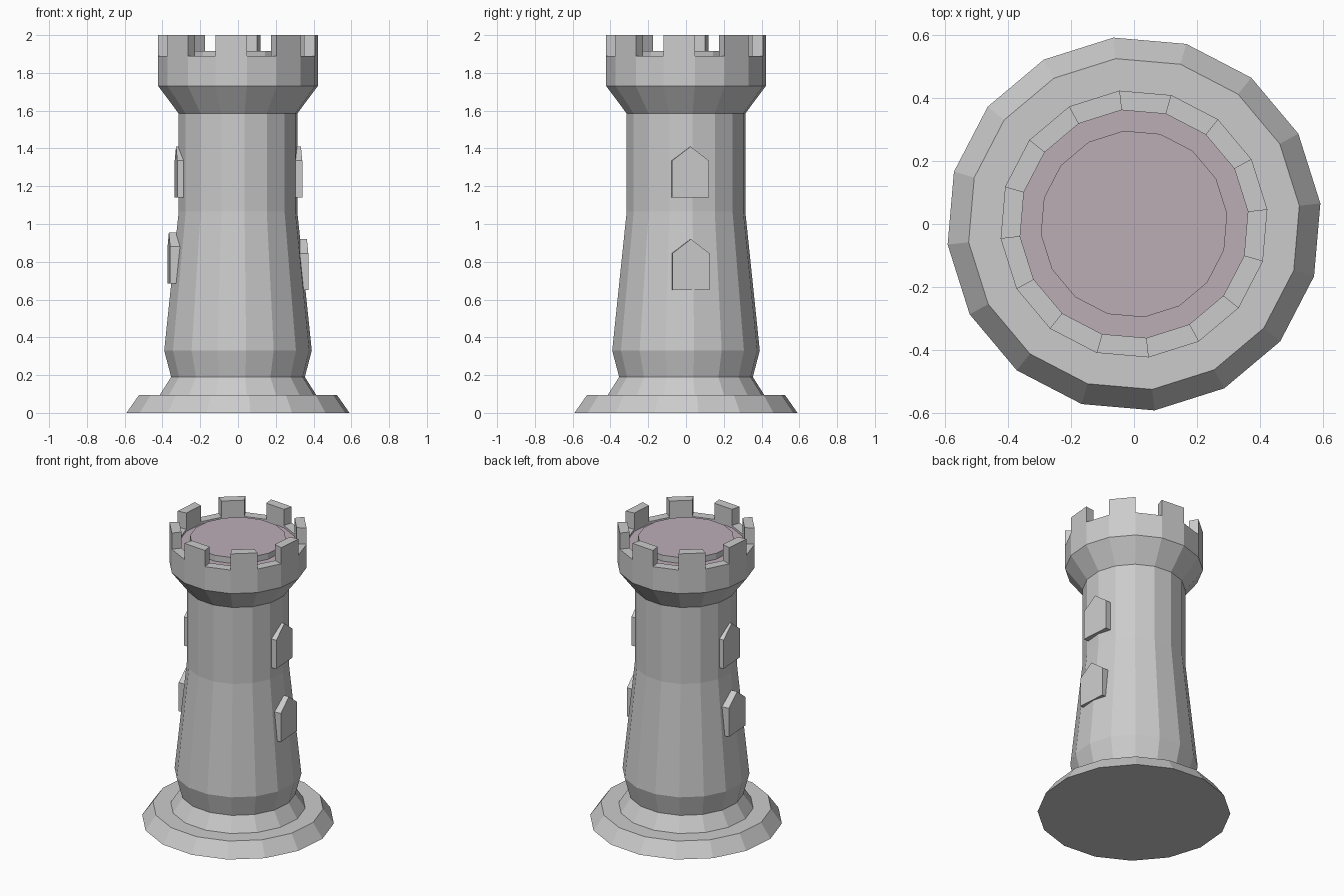
import bpy
import bmesh
from math import cos, sin, radians

SIDES = 16
PHASE = radians(6.3)
STEP = radians(360 / SIDES)

if "Cube" in bpy.data.objects:
    bpy.data.objects.remove(bpy.data.objects["Cube"], do_unlink=True)


def make_material(name, rgb):
    mat = bpy.data.materials.new(name)
    mat.use_nodes = True
    mat.diffuse_color = (*rgb, 1)
    mat.node_tree.nodes["Principled BSDF"].inputs["Base Color"].default_value = (*rgb, 1)
    return mat


stone = make_material("grey stone", (0.6, 0.6, 0.6))
floor = make_material("mauve floor", (0.505, 0.42, 0.47))


def finish(name, bm, *mats):
    bmesh.ops.recalc_face_normals(bm, faces=bm.faces)
    mesh = bpy.data.meshes.new(name)
    bm.to_mesh(mesh)
    bm.free()
    for mat in mats:
        mesh.materials.append(mat)
    obj = bpy.data.objects.new(name, mesh)
    bpy.context.collection.objects.link(obj)
    return obj


def ring_point(r, z, k):
    a = PHASE + k * STEP
    return (r * cos(a), r * sin(a), z)


def lathe(name, profile, *mats):
    """Revolve (radius, height) points into a faceted solid with flat caps."""
    bm = bmesh.new()
    rings = [[bm.verts.new(ring_point(r, z, k)) for k in range(SIDES)] for r, z in profile]
    for low, high in zip(rings, rings[1:]):
        for k in range(SIDES):
            n = (k + 1) % SIDES
            bm.faces.new((low[k], low[n], high[n], high[k]))
    bm.faces.new(rings[0][::-1])
    bm.faces.new(rings[-1])
    return finish(name, bm, *mats)


def prism(name, bottom, top, mat):
    """Join two matching outlines into a closed solid."""
    bm = bmesh.new()
    a = [bm.verts.new(p) for p in bottom]
    b = [bm.verts.new(p) for p in top]
    bm.faces.new(a[::-1])
    bm.faces.new(b)
    for i in range(len(a)):
        j = (i + 1) % len(a)
        bm.faces.new((a[i], a[j], b[j], b[i]))
    return finish(name, bm, mat)


# Foot and tower shaft, ending in the parapet rim and sunken floor
lathe("base", [(0.594, 0), (0.527, 0.095)], stone)
tower = lathe("tower", [(0.42, 0.09), (0.356, 0.19), (0.393, 0.33), (0.316, 1.065),
                        (0.316, 1.585), (0.425, 1.73), (0.425, 1.89),
                        (0.363, 1.89), (0.363, 1.875)], stone, floor)
for face in tower.data.polygons:
    if face.normal.z > 0.9 and 1.87 < face.center.z < 1.88:
        face.material_index = 1

# Raised round platform on the roof
platform = lathe("roof_platform", [(0.297, 1.87), (0.297, 1.915)], stone, floor)
for face in platform.data.polygons:
    if face.normal.z > 0.9:
        face.material_index = 1

# Battlements on every second side
for k in range(1, SIDES, 2):
    corners = [(0.425, k), (0.425, k + 1), (0.363, k + 1), (0.363, k)]
    prism("battlement", [ring_point(r, 1.885, i) for r, i in corners],
          [ring_point(r, 2, i) for r, i in corners], stone)


# Pointed window plates on the two flanks
def window(name, angle, distance, z):
    a = radians(angle)
    outline = [(-0.098, 0), (0.098, 0), (0.098, 0.195), (0, 0.27), (-0.098, 0.195)]

    def place(d):
        return [(d * cos(a) - u * sin(a), d * sin(a) + u * cos(a), z + h) for u, h in outline]

    prism(name, place(0.26), place(distance), stone)


window("left_upper_window", 4.1, 0.334, 1.14)
window("left_lower_window", 4.1, 0.366, 0.65)
window("right_upper_window", 184.1, 0.329, 1.14)
window("right_lower_window", 184.1, 0.367, 0.685)
